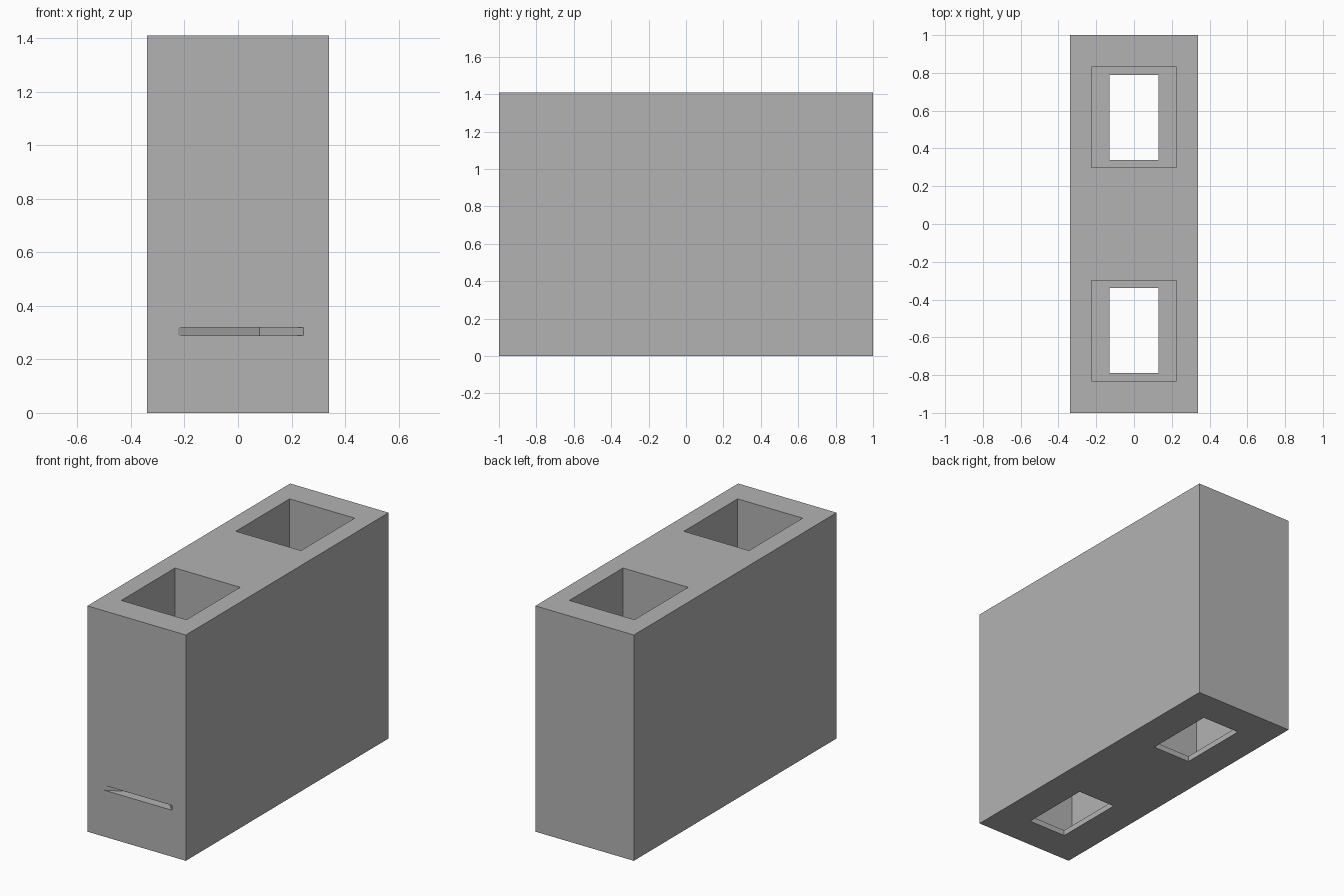
import bpy
import bmesh

if "Cube" in bpy.data.objects:
    bpy.data.objects.remove(bpy.data.objects["Cube"], do_unlink=True)

WIDTH, LENGTH, HEIGHT = 0.68, 2.0, 1.41
FLOOR = 0.035

grey = bpy.data.materials.new("plain grey")
grey.use_nodes = True
colour = (0.45, 0.45, 0.45, 1)
grey.diffuse_color = colour
grey.node_tree.nodes["Principled BSDF"].inputs["Base Color"].default_value = colour


def prism(name, outline, z0, z1):
    """Extrude a flat outline from z0 up to z1."""
    bm = bmesh.new()
    base = bm.faces.new([bm.verts.new((x, y, z0)) for x, y in outline])
    top = bmesh.ops.extrude_face_region(bm, geom=[base])["geom"]
    moved = [v for v in top if isinstance(v, bmesh.types.BMVert)]
    bmesh.ops.translate(bm, verts=moved, vec=(0, 0, z1 - z0))
    bmesh.ops.recalc_face_normals(bm, faces=bm.faces)
    mesh = bpy.data.meshes.new(name)
    bm.to_mesh(mesh)
    bm.free()
    mesh.materials.append(grey)
    obj = bpy.data.objects.new(name, mesh)
    bpy.context.collection.objects.link(obj)
    return obj


def rectangle(width, length, y=0):
    w, h = width / 2, length / 2
    return [(-w, y - h), (w, y - h), (w, y + h), (-w, y + h)]


def carve(target, cutter):
    """Subtract the cutter from the target, then discard it."""
    mod = target.modifiers.new("carve", "BOOLEAN")
    mod.operation = "DIFFERENCE"
    mod.solver = "EXACT"
    mod.object = cutter
    cutter.hide_render = True
    bpy.context.view_layer.objects.active = target
    bpy.ops.object.modifier_apply(modifier=mod.name)
    bpy.data.objects.remove(cutter, do_unlink=True)


# Solid block
block = prism("hollow_block", rectangle(WIDTH, LENGTH), 0, HEIGHT)

# Two deep wells, each with a smaller opening through its thin floor
for y in (-0.565, 0.565):
    carve(block, prism("well_cutter", rectangle(0.45, 0.53, y), FLOOR, HEIGHT + 0.1))
    carve(block, prism("floor_hole_cutter", rectangle(0.26, 0.45, y), -0.1, FLOOR + 0.1))

# Thin angled slot low in the front wall
front = -LENGTH / 2
slot = [(-0.225, front - 0.05), (0.245, front - 0.05), (0.245, front),
        (0.08, front + 0.16), (-0.225, front)]
carve(block, prism("front_slot_cutter", slot, 0.29, 0.32))
